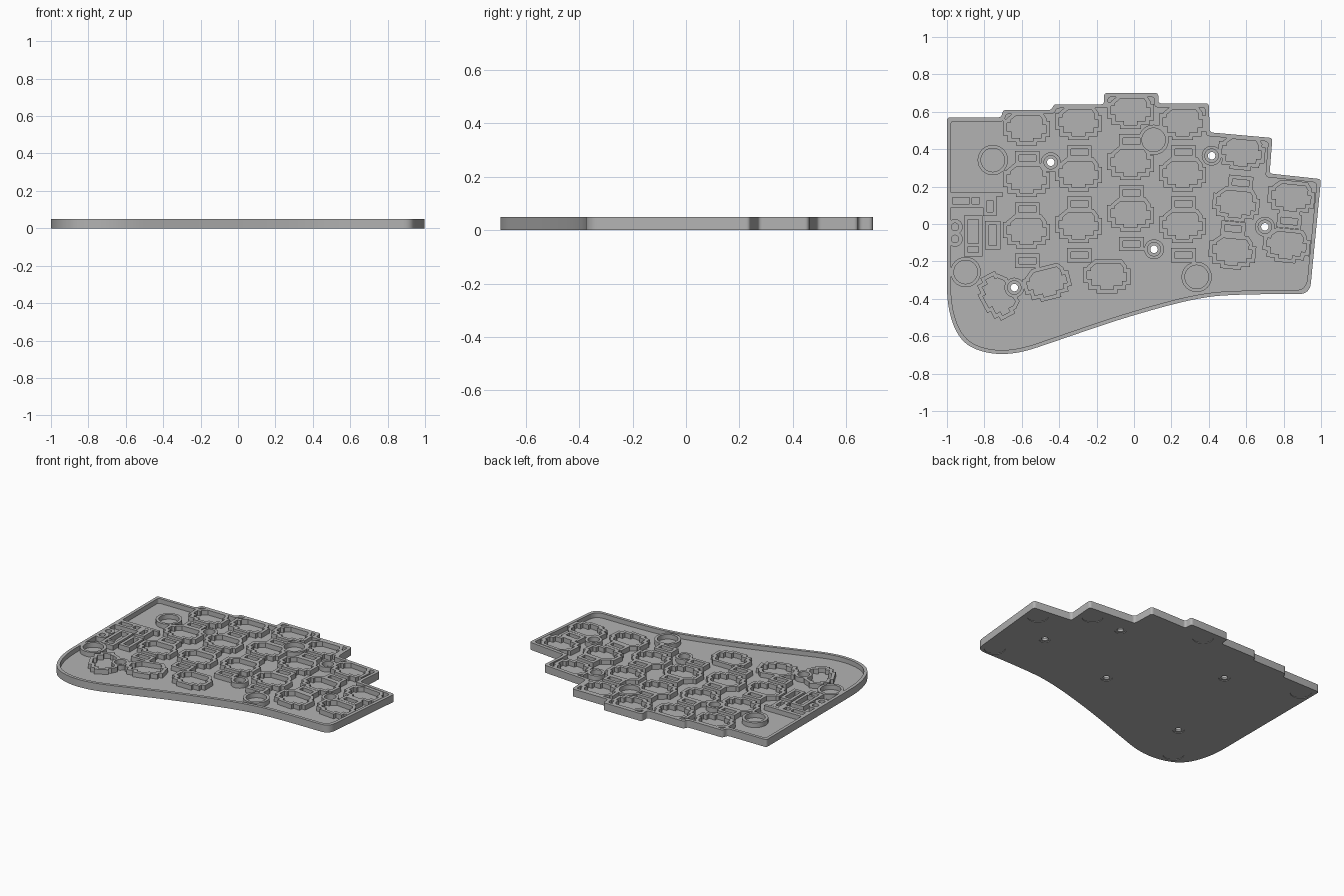
import bpy
import bmesh
from math import cos, sin, pi, radians
from mathutils import Vector
from mathutils.geometry import delaunay_2d_cdt

cube = bpy.data.objects.get("Cube")
if cube:
    bpy.data.objects.remove(cube, do_unlink=True)

SKIN, FLOOR, TOP = 0.004, 0.018, 0.05
WALL = 0.021

grey = bpy.data.materials.new("plain grey plastic")
grey.use_nodes = True
colour = (0.45, 0.45, 0.45, 1)
grey.diffuse_color = colour
grey.node_tree.nodes["Principled BSDF"].inputs["Base Color"].default_value = colour


# ---- flat profile helpers ----
def circle(x, y, r, n=32):
    return [Vector((x + r * cos(2 * pi * i / n), y + r * sin(2 * pi * i / n))) for i in range(n)]


def box(x, y, hx, hy, deg=0):
    return place([(-hx, -hy), (hx, -hy), (hx, hy), (-hx, hy)], x, y, deg)


def place(points, x, y, deg=0):
    c, s = cos(radians(deg)), sin(radians(deg))
    return [Vector((x + c * u - s * v, y + s * u + c * v)) for u, v in points]


def offset(points, d):
    """Grow a closed profile outward by d (negative shrinks it)."""
    n = len(points)
    area = sum(points[i - 1].cross(points[i]) for i in range(n))
    side = d if area > 0 else -d
    result = []
    for i, p in enumerate(points):
        a = (p - points[i - 1]).normalized()
        b = (points[(i + 1) % n] - p).normalized()
        na, nb = Vector((a.y, -a.x)), Vector((b.y, -b.x))
        result.append(p + (na + nb) * side / (1 + na.dot(nb)))
    return result


def rounded(points, radii, steps=8):
    """Replace every corner by a small curve."""
    result = []
    for i, p in enumerate(points):
        to_prev = points[i - 1] - p
        to_next = points[(i + 1) % len(points)] - p
        a = p + to_prev.normalized() * min(radii[i], to_prev.length * 0.49)
        b = p + to_next.normalized() * min(radii[i], to_next.length * 0.49)
        for k in range(steps + 1):
            t = k / steps
            result.append(a * (1 - t) ** 2 + p * 2 * t * (1 - t) + b * t * t)
    return result


class Region:
    """A closed profile with a quick inside test."""
    def __init__(self, points):
        self.points = points
        xs, ys = [p.x for p in points], [p.y for p in points]
        self.low, self.high = (min(xs), min(ys)), (max(xs), max(ys))

    def holds(self, q):
        if not (self.low[0] < q.x < self.high[0] and self.low[1] < q.y < self.high[1]):
            return False
        inside = False
        for i, b in enumerate(self.points):
            a = self.points[i - 1]
            if (a.y > q.y) != (b.y > q.y):
                if q.x < a.x + (q.y - a.y) * (b.x - a.x) / (b.y - a.y):
                    inside = not inside
        return inside


def in_any(regions, q):
    return any(r.holds(q) for r in regions)


# ---- outer edge: stepped back, slanted right side, swept front ----
stepped = [(-1, .57), (-.71, .57), (-.7, .61), (-.44, .61), (-.43, .64), (-.16, .64),
           (-.16, .7), (.13, .7), (.13, .645), (.4, .645), (.405, .49), (.74, .46),
           (.725, .27), (1, .24)]
swept = [(.94, -.375), (.6, -.375), (.35, -.39), (-.05, -.5), (-.4, -.62), (-.62, -.695),
         (-.79, -.695), (-.93, -.63), (-1, -.45)]
corners = [Vector(p) for p in stepped + swept]
radii = [0.018] * len(stepped) + [0.06] + [0.3] * (len(swept) - 2) + [0.12]
outline = Region(rounded(corners, radii))
inner_edge = Region(rounded(offset(corners, -WALL), radii))

# ---- pockets and their walls ----
cavities, walls, bosses = [], [], []


def pocket(points, wall=WALL):
    cavities.append(Region(points))
    walls.append(Region(offset(points, wall)))


socket = [(-.055, .07), (.07, .07), (.085, .05), (.085, .02), (.105, .02), (.105, -.025),
          (.08, -.025), (.08, -.05), (.035, -.05), (.035, -.07), (-.035, -.07), (-.035, -.05),
          (-.08, -.05), (-.08, -.015), (-.105, -.015), (-.105, .03), (-.085, .03), (-.085, .045)]

# straight key columns, each socket with a small slot in front
for x, y in [(-.575, .51), (-.297, .54), (-.018, .6), (.26, .54)]:
    for row in range(3):
        pocket(place(socket, x, y - .275 * row))
        pocket(box(x + .005, y - .157 - .275 * row, .045, .017))

# tilted keys on the right and thumb keys at the front left
for x, y, deg in [(.575, .38, -5.5), (.545, .105, -5.5), (.525, -.15, -5.5), (.84, .14, -5.5),
                  (.815, -.115, -5.5), (-.73, -.385, -62), (-.465, -.315, 14), (-.145, -.28, 0)]:
    pocket(place(socket, x, y, deg))
for x, y in [(.57, .22), (.53, -.025), (.83, .015)]:
    pocket(box(x, y, .045, .017, -5.5))

# small pockets for parts at the left edge, with a bar behind them
for x, y, hx, hy in [(-.925, .125, .045, .017), (-.845, .125, .02, .017), (-.77, .095, .015, .03),
                     (-.86, -.04, .028, .065), (-.86, -.137, .028, .016), (-.755, -.06, .02, .055)]:
    pocket(box(x, y, hx, hy))
for y in (-.015, -.08):
    pocket(circle(-.957, y, .02))
walls.append(Region(box(-.84, .158, .14, .01)))

# round magnet cups
for x, y in [(-.755, .342), (-.9, -.257), (.105, .45), (.335, -.283)]:
    pocket(circle(x, y, .063), .018)

# screw bosses with through holes, and shallow round foot recesses underneath
holes, sinks, feet = [], [], []
for x, y in [(-.445, .33), (.415, .365), (.7, -.015), (.107, -.135), (-.64, -.34)]:
    bosses.append(Region(circle(x, y, .053)))
    sinks.append(Region(circle(x, y, .036)))
    holes.append(Region(circle(x, y, .02)))
for x, y in [(.91, .17), (.65, .38), (.86, -.3), (-.03, .62), (-.92, .49), (-.81, -.59)]:
    feet.append(Region(circle(x, y, .065)))

# ---- one shared flat layout, sorted into parts ----
points, edges = [], []
for region in [outline, inner_edge] + cavities + walls + bosses + sinks + holes + feet:
    start, n = len(points), len(region.points)
    points += region.points
    edges += [(start + i, start + (i + 1) % n) for i in range(n)]
layout, _, cells, *_ = delaunay_2d_cdt(points, edges, [], 0, 1e-5)

parts = {"bottom_skin": [], "base_plate": [], "rim": [], "pocket_walls": []}
for cell in cells:
    q = sum((layout[i] for i in cell), Vector((0, 0))) / len(cell)
    if not outline.holds(q) or in_any(holes, q):
        continue
    parts["base_plate"].append(cell)
    if not in_any(feet + sinks, q):
        parts["bottom_skin"].append(cell)
    if not inner_edge.holds(q):
        parts["rim"].append(cell)
    elif in_any(bosses, q):
        if not in_any(sinks, q):
            parts["pocket_walls"].append(cell)
    elif in_any(walls, q) and not in_any(cavities, q):
        parts["pocket_walls"].append(cell)


def build(name, cells, bottom, top):
    """Extrude a set of layout cells into a solid part."""
    bm = bmesh.new()
    verts = {}

    def vert(i, z):
        if (i, z) not in verts:
            verts[i, z] = bm.verts.new((layout[i].x, layout[i].y, z))
        return verts[i, z]

    sides = {(c[k - 1], c[k]) for c in cells for k in range(len(c))}
    for c in cells:
        bm.faces.new([vert(i, top) for i in c])
        bm.faces.new([vert(i, bottom) for i in reversed(c)])
    for a, b in sides:
        if (b, a) not in sides:
            bm.faces.new([vert(a, bottom), vert(b, bottom), vert(b, top), vert(a, top)])
    mesh = bpy.data.meshes.new(name)
    bm.to_mesh(mesh)
    bm.free()
    mesh.materials.append(grey)
    part = bpy.data.objects.new(name, mesh)
    bpy.context.collection.objects.link(part)
    bpy.ops.object.select_all(action="DESELECT")
    part.select_set(True)
    bpy.context.view_layer.objects.active = part
    bpy.ops.object.shade_smooth_by_angle(angle=radians(30))


heights = {"bottom_skin": (0, SKIN), "base_plate": (SKIN, FLOOR),
           "rim": (FLOOR, TOP), "pocket_walls": (FLOOR, TOP)}
for name, cells in parts.items():
    build(name, cells, *heights[name])
